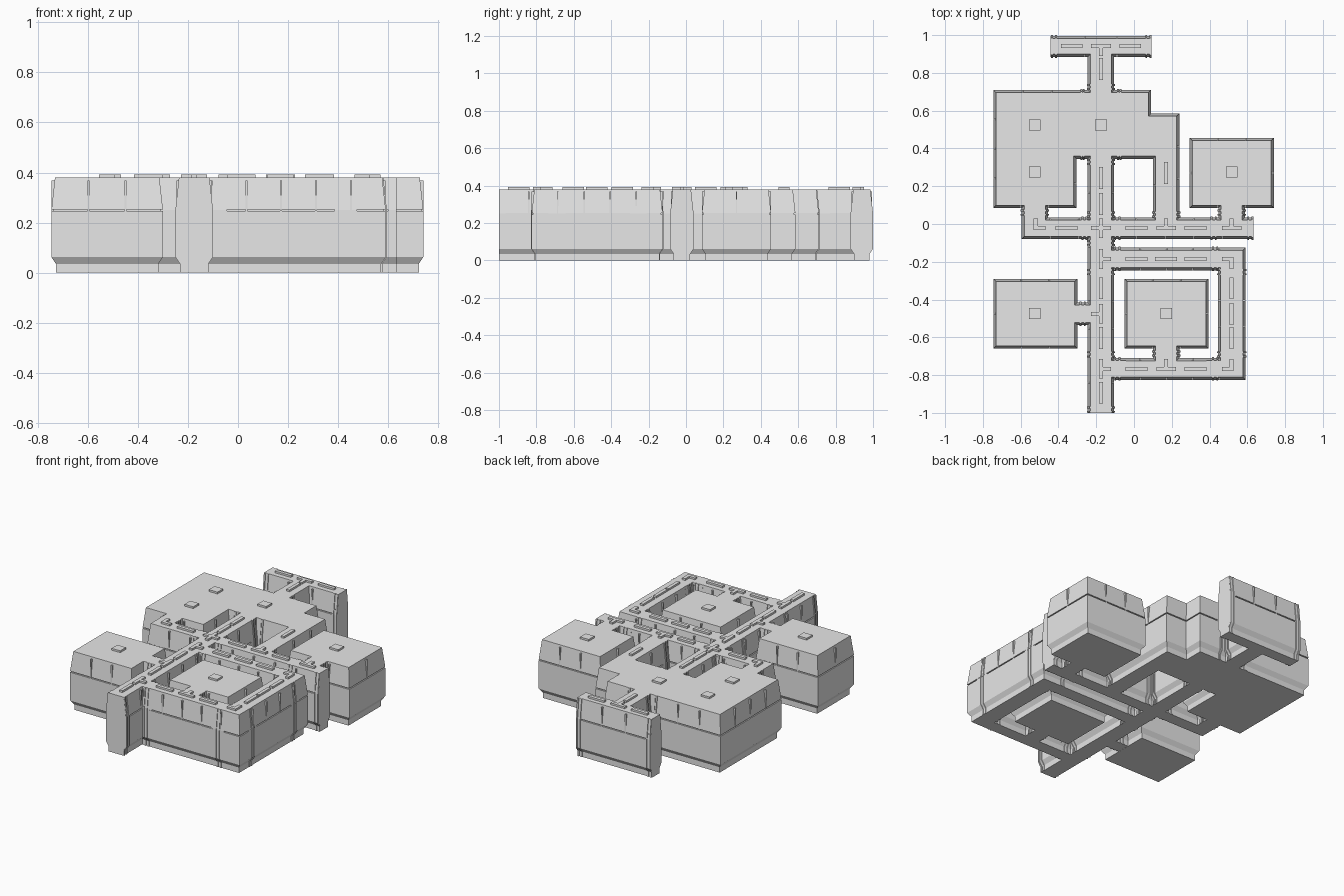
import bpy, bmesh
from mathutils import Vector

cube = bpy.data.objects.get("Cube")
if cube:
    bpy.data.objects.remove(cube, do_unlink=True)

grey = bpy.data.materials.new("light_grey")
grey.use_nodes = True
grey.diffuse_color = (0.8, 0.8, 0.8, 1)
grey.node_tree.nodes["Principled BSDF"].inputs["Base Color"].default_value = (0.8, 0.8, 0.8, 1)

ROOF = 0.38
# Wall profile as (height, inset): tucked base, upright wall, groove, sloped top
WALL = [(0, .018), (.035, .018), (.062, 0), (.246, 0), (.246, .008),
        (.253, .008), (.253, 0), (ROOF, .014)]
FRAME = [(0, .018), (.035, .018), (.062, 0), (.25, 0), (ROOF, .014)]


def rect(x0, y0, x1, y1):
    return [(x0, y0), (x1, y0), (x1, y1), (x0, y1)]


def finish(name, bm):
    bmesh.ops.recalc_face_normals(bm, faces=bm.faces)
    mesh = bpy.data.meshes.new(name)
    bm.to_mesh(mesh)
    bm.free()
    mesh.materials.append(grey)
    obj = bpy.data.objects.new(name, mesh)
    bpy.context.collection.objects.link(obj)
    return obj


def loft(bm, outline, profile, scale=(1, 1), grow=0):
    """Stack inset copies of a counter-clockwise right-angled outline."""
    pts = [Vector(p) for p in outline]
    n = len(pts)
    inward = []
    for i, p in enumerate(pts):
        a, b = (p - pts[i - 1]).normalized(), (pts[(i + 1) % n] - p).normalized()
        inward.append(Vector((-(a.y + b.y) * scale[0], (a.x + b.x) * scale[1])))
    rings = []
    for z, inset in profile:
        ring = [p + v * (inset - grow) for p, v in zip(pts, inward)]
        rings.append([bm.verts.new((q.x, q.y, z)) for q in ring])
    for low, high in zip(rings, rings[1:]):
        for i in range(n):
            j = (i + 1) % n
            bm.faces.new((low[i], low[j], high[j], high[i]))
    bm.faces.new(rings[0][::-1])
    bm.faces.new(rings[-1])


def box(bm, x0, y0, z0, x1, y1, z1):
    loft(bm, rect(x0, y0, x1, y1), [(z0, 0), (z1, 0)])


def building(name, outline):
    """Walled block with upright ribs breaking the groove."""
    bm = bmesh.new()
    loft(bm, outline, WALL)
    n = len(outline)
    for i in range(n):
        a, b = Vector(outline[i]), Vector(outline[(i + 1) % n])
        along = (b - a).normalized()
        inner = Vector((-along.y, along.x))
        count = round((b - a).length / .15)
        for k in range(1, count):
            p = a.lerp(b, k / count)
            c = [p - along * .004, p + along * .004 + inner * .02]
            xs, ys = sorted(v.x for v in c), sorted(v.y for v in c)
            box(bm, xs[0], ys[0], .24, xs[1], ys[1], ROOF - .012)
    finish(name, bm)


# Rooms
rooms = {
    "large_room": [(-.745, .085), (-.305, .085), (-.305, .345), (-.28, .345), (-.28, .71), (-.745, .71)],
    "middle_room": rect(-.265, .345, -.085, .71),
    "stepped_room": [(-.07, .345), (.1, .345), (.1, .065), (.24, .065), (.24, .585),
                     (.09, .585), (.09, .71), (-.07, .71)],
    "east_room": rect(.295, .085, .74, .455),
    "west_room": rect(-.745, -.66, -.3, -.29),
    "court_room": rect(-.05, -.66, .395, -.29),
}
for name, outline in rooms.items():
    building(name, outline)

# Corridors
corridors = {
    "back_corridor": (-.43, .885, .08, .995),
    "back_stem": (-.245, .74, -.105, .95),
    "main_corridor": (-.245, -.985, -.105, .31),
    "cross_corridor": (-.595, -.08, .62, .035),
    "ring_back": (-.245, -.245, .59, -.125),
    "ring_side": (.445, -.825, .59, -.125),
    "ring_front": (-.245, -.825, .59, -.71),
}
for name, r in corridors.items():
    building(name, rect(*r))


def joint(bm, x, y, axis, width, half=.045, rib_gap=.011):
    """Short passage with two raised frames; axis is the walking direction."""
    def piece(centre, h, grow):
        if axis == "x":
            o = rect(centre - h, y - width / 2, centre + h, y + width / 2)
            loft(bm, o, FRAME, (0, 1), grow)
        else:
            o = rect(x - width / 2, centre - h, x + width / 2, centre + h)
            loft(bm, o, FRAME, (1, 0), grow)
    mid = x if axis == "x" else y
    piece(mid, half, 0)
    for s in (-1, 1):
        piece(mid + s * rib_gap, .005, .005)


# Door frames between sections
bm = bmesh.new()
MAIN, EAST, COURT = -.175, .517, .17
for y in (.725, .328, .05, -.1, -.255, -.69):
    joint(bm, MAIN, y, "y", .14)
for y in (-.255, -.69):
    joint(bm, EAST, y, "y", .145)
for x, y in ((-.525, .06), (EAST, .06), (COURT, .05), (COURT, -.685)):
    joint(bm, x, y, "y", .14)
for x in (-.262, -.088, .422):
    joint(bm, x, -.022, "x", .115)
for y, w in ((-.185, .12), (-.767, .115)):
    for x in (-.088, .43):
        joint(bm, x, y, "x", w)
joint(bm, -.272, -.476, "x", .12)
for x in (-.272, -.078):
    joint(bm, x, .5275, "x", .365, .03, .006)
finish("joint_frames", bm)

# Frames closing the open corridor ends
bm = bmesh.new()
for x, y in ((-.424, .94), (.076, .94), (.616, -.022)):
    joint(bm, x, y, "x", .11 if y > 0 else .115, .017)
joint(bm, MAIN, -.983, "y", .14, .017)
finish("end_frames", bm)

# Raised roof plates
bm = bmesh.new()


def plate(x, y, w, h):
    box(bm, x - w / 2, y - h / 2, ROOF - .01, x + w / 2, y + h / 2, ROOF + .012)


def strips(axis, fixed, places, length=.115):
    for p in places:
        if axis == "x":
            plate(p, fixed, length, .022)
        else:
            plate(fixed, p, .022, length)


def sign(x, y, arms):
    """Junction plate with arms toward n, s, e or w."""
    plate(x, y, .022, .022)
    for a in arms:
        dx, dy = {"n": (0, 1), "s": (0, -1), "e": (1, 0), "w": (-1, 0)}[a]
        plate(x + dx * .03, y + dy * .03, .022 + abs(dx) * .022, .022 + abs(dy) * .022)


strips("x", .942, (-.33, -.02))
strips("y", MAIN, (.82, .243, .106, -.34, -.603, -.894))
strips("x", -.022, (-.357, .013, .325))
strips("x", -.185, (.013, COURT, .325))
strips("y", EAST, (-.34, -.476, -.603))
strips("x", -.767, (.013, .325))
strips("y", COURT, (.27,))
for x, y, arms in ((MAIN, .942, "ews"), (MAIN, -.022, "nesw"), (MAIN, -.185, "nse"),
                   (MAIN, -.476, "nsw"), (MAIN, -.767, "nse"), (-.52, -.022, "ne"),
                   (COURT, -.022, "new"), (EAST, -.022, "new"), (EAST, -.185, "sw"),
                   (EAST, -.767, "nw"), (COURT, -.767, "new")):
    sign(x, y, arms)
for x, y in ((-.525, .524), (-.525, .275), (MAIN, .524), (EAST, .275),
             (-.525, -.474), (COURT, -.474)):
    plate(x, y, .062, .058)
finish("roof_plates", bm)
